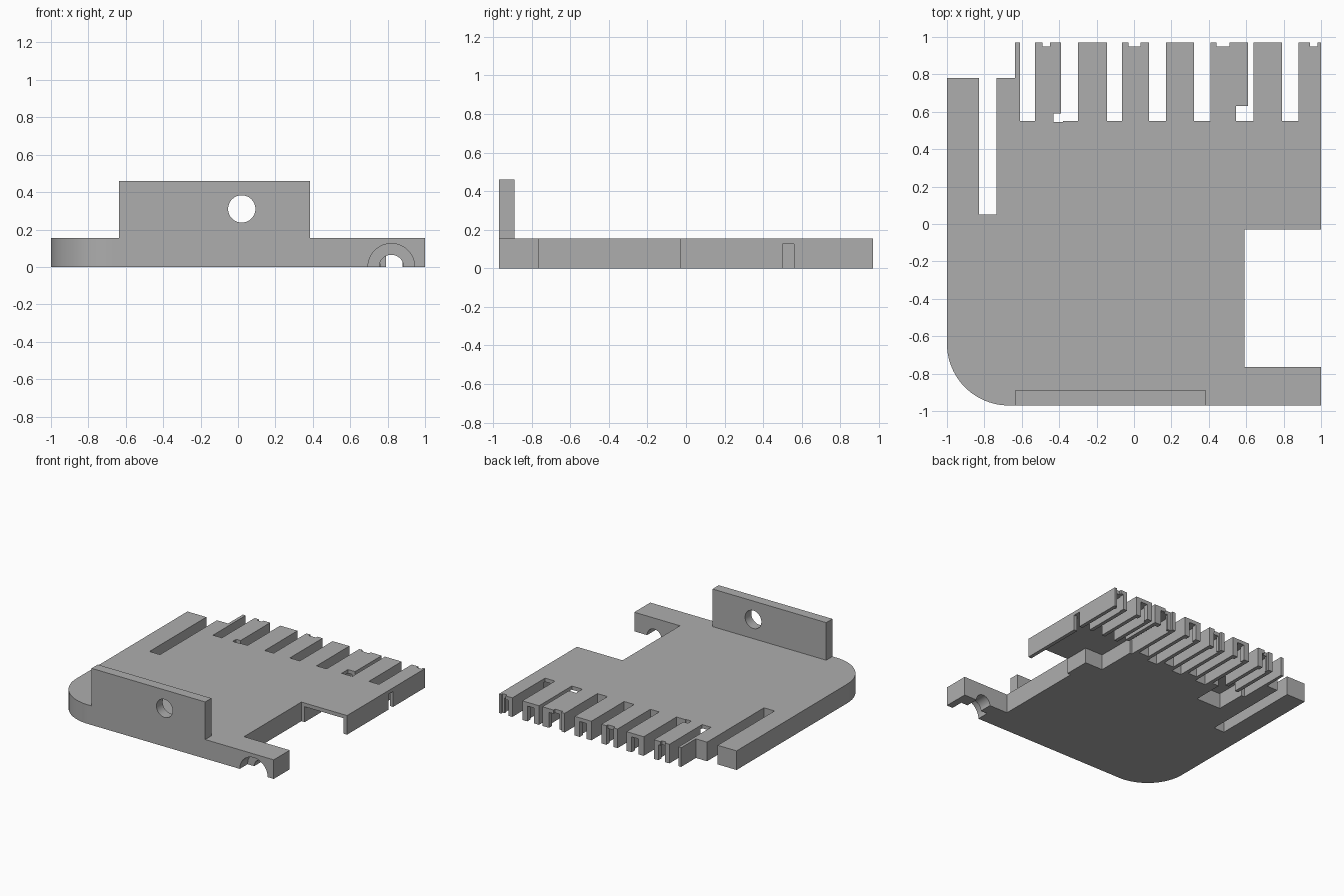
import bpy
import bmesh
import math

if "Cube" in bpy.data.objects:
    bpy.data.objects.remove(bpy.data.objects["Cube"], do_unlink=True)

TOP, ROOF, BACK, SLOT = 0.155, 0.125, 0.97, 0.55

grey = bpy.data.materials.new("plain grey")
grey.use_nodes = True
colour = (0.42, 0.42, 0.42, 1)
grey.diffuse_color = colour
grey.node_tree.nodes["Principled BSDF"].inputs["Base Color"].default_value = colour


def make_object(name, bm):
    bmesh.ops.recalc_face_normals(bm, faces=bm.faces)
    mesh = bpy.data.meshes.new(name)
    bm.to_mesh(mesh)
    bm.free()
    mesh.materials.append(grey)
    obj = bpy.data.objects.new(name, mesh)
    bpy.context.collection.objects.link(obj)
    return obj


def prism(name, outline, z0, z1):
    bm = bmesh.new()
    base = bm.faces.new([bm.verts.new((x, y, z0)) for x, y in outline])
    top = bmesh.ops.extrude_face_region(bm, geom=[base])["geom"]
    bmesh.ops.translate(bm, vec=(0, 0, z1 - z0),
                        verts=[v for v in top if isinstance(v, bmesh.types.BMVert)])
    return make_object(name, bm)


def box(name, x0, x1, y0, y1, z0, z1):
    return prism(name, [(x0, y0), (x1, y0), (x1, y1), (x0, y1)], z0, z1)


def rod(name, x, z, radius, y0, y1):
    bpy.ops.mesh.primitive_cylinder_add(vertices=48, radius=radius, depth=y1 - y0,
                                        location=(x, (y0 + y1) / 2, z),
                                        rotation=(math.pi / 2, 0, 0))
    obj = bpy.context.object
    obj.name = name
    return obj


def combine(target, tool, operation="DIFFERENCE"):
    tool.hide_render = True
    mod = target.modifiers.new("cut", "BOOLEAN")
    mod.operation = operation
    mod.solver = "EXACT"
    mod.object = tool
    bpy.context.view_layer.objects.active = target
    bpy.ops.object.modifier_apply(modifier=mod.name)
    bpy.data.objects.remove(tool, do_unlink=True)


# Base plate with one large rounded front corner
R = 0.33
arc = [(-1 + R - R * math.cos(a), -BACK + R - R * math.sin(a))
       for a in (i * math.pi / 48 for i in range(25))]
plate = prism("base_plate", arc + [(1, -BACK), (1, BACK), (-1, BACK)], 0, TOP)

# Upright front tab
combine(plate, box("front_tab", -0.635, 0.385, -BACK, -0.89, 0.05, 0.46), "UNION")
combine(plate, rod("tab_hole", 0.02, 0.31, 0.073, -1.1, -0.8))

# Stepped half-round opening in the front arm
combine(plate, rod("arch_recess", 0.82, 0, 0.125, -1.1, -0.87))
combine(plate, rod("arch_hole", 0.82, 0, 0.065, -1.1, -0.7))

# Hollow undersides: side bay and small rear bay
hollows = [
    (0.62, 0.97, -0.1, 0.2), (0.46, 0.97, 0.18, 0.57),
    (-0.58, -0.36, 0.3, 0.57),
    (0.95, 1.1, 0.5, 0.56),
]

# Teeth: hollow channels with a narrower opening in the back wall
teeth = [(-0.53, -0.39), (-0.30, -0.145), (-0.065, 0.08), (0.17, 0.32),
         (0.41, 0.61), (0.64, 0.79), (0.88, 1.0)]
for left, right in teeth:
    mid = (left + right) / 2
    half = (right - left) / 2
    hollows.append((left + 0.03, right - 0.03, 0.5, 0.93))
    hollows.append((mid - half * 0.4, mid + half * 0.4, 0.9, 1.1))
for h in hollows:
    combine(plate, box("hollow", *h, -0.1, ROOF))

# Cuts through the whole plate
through = [
    (0.59, 1.1, -0.765, -0.03),       # side notch
    (-1.1, -0.635, 0.78, 1.1),        # short rear corner
    (-0.83, -0.735, 0.05, 0.9),       # long slot
    (-0.61, -0.53, SLOT, 1.1),        # slot beside the thin pin
    (-0.43, -0.38, 0.545, 0.59),      # widened slot end
    (0.545, 0.63, SLOT, 0.63),        # second widened slot end
]
through += [(a[1], b[0], SLOT, 1.1) for a, b in zip(teeth, teeth[1:])]

# Small nicks in the tooth tips
through += [(x0, x1, 0.95, 1.1) for x0, x1 in
            ((-0.49, -0.45), (-0.03, 0.035), (0.44, 0.51), (0.94, 0.98))]
for t in through:
    combine(plate, box("opening", *t, -0.1, 0.3))

# Smooth curves with sharp edges
bpy.ops.object.select_all(action="DESELECT")
plate.select_set(True)
bpy.context.view_layer.objects.active = plate
bpy.ops.object.shade_smooth_by_angle(angle=math.radians(30))
